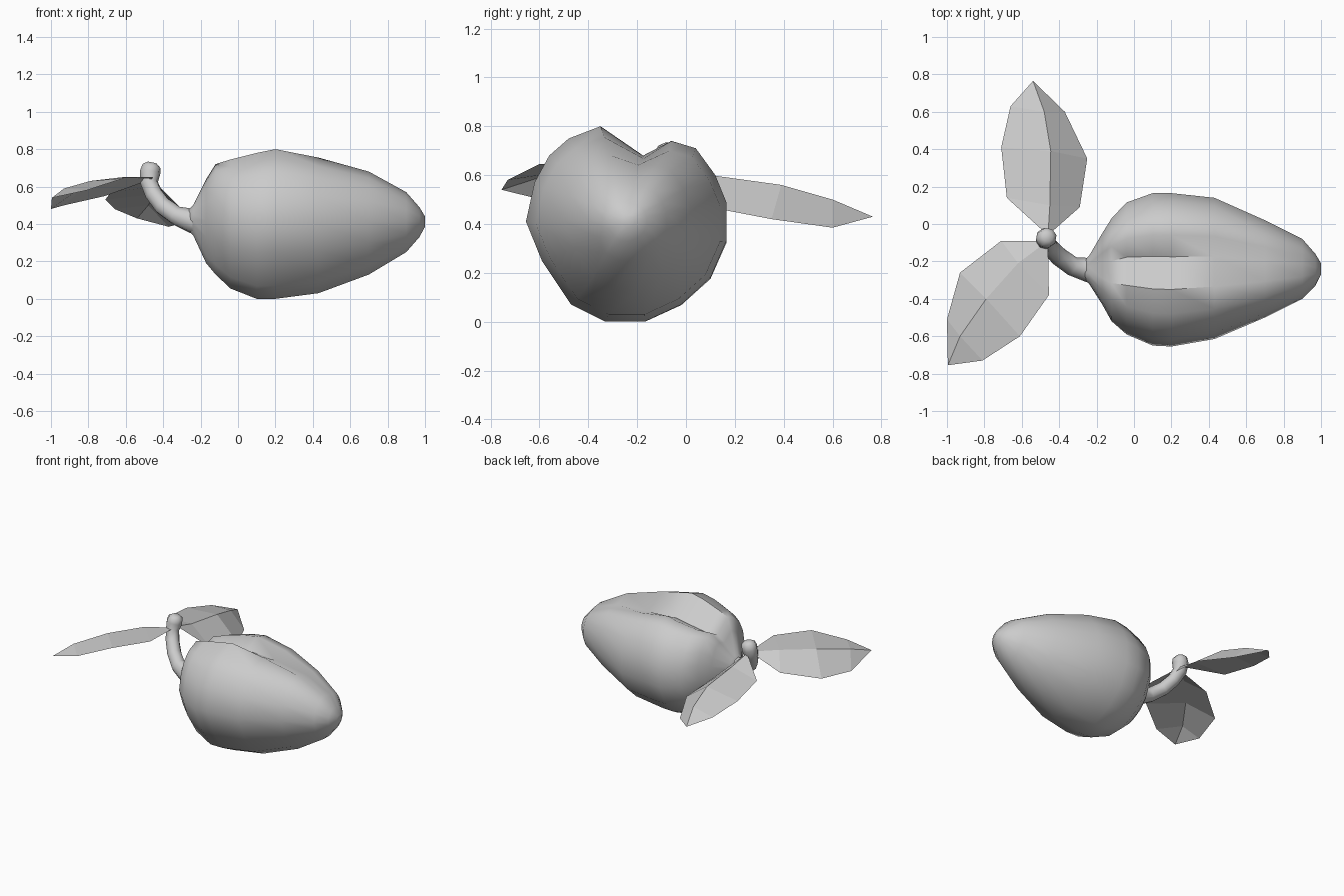
import bpy, bmesh, math
from mathutils import Vector

if "Cube" in bpy.data.objects:
    bpy.data.objects.remove(bpy.data.objects["Cube"])

grey = bpy.data.materials.new("plain_grey")
grey.diffuse_color = (0.6, 0.6, 0.6, 1)
grey.use_nodes = True
grey.node_tree.nodes["Principled BSDF"].inputs["Base Color"].default_value = grey.diffuse_color


def make(name, rings, extra_faces=True, smooth=None):
    """Skin closed rings of points into a capped tube."""
    bm = bmesh.new()
    loops = [[bm.verts.new(p) for p in ring] for ring in rings]
    n = len(loops[0])
    for a, b in zip(loops, loops[1:]):
        for i in range(n):
            j = (i + 1) % n
            bm.faces.new((a[i], a[j], b[j], b[i]))
    bm.faces.new(loops[0])
    bm.faces.new(loops[-1])
    return finish(name, bm, smooth)


def finish(name, bm, smooth=None):
    bmesh.ops.recalc_face_normals(bm, faces=bm.faces[:])
    mesh = bpy.data.meshes.new(name)
    bm.to_mesh(mesh)
    bm.free()
    mesh.materials.append(grey)
    ob = bpy.data.objects.new(name, mesh)
    bpy.context.collection.objects.link(ob)
    if smooth:
        bpy.ops.object.select_all(action='DESELECT')
        ob.select_set(True)
        bpy.context.view_layer.objects.active = ob
        bpy.ops.object.shade_smooth_by_angle(angle=math.radians(smooth))
    return ob


# Fruit: end-on outline (y, z) with a cleft on top, scaled along x
outline = [(-.35, .80), (-.48, .75), (-.56, .68), (-.62, .57), (-.655, .41), (-.59, .25),
           (-.47, .07), (-.33, .00), (-.17, .00), (-.02, .07), (.10, .18), (.165, .33),
           (.165, .49), (.12, .60), (.04, .71), (-.06, .74)]
section = [((y + .245) / .41, (z - .4) / .4) for y, z in outline]
# x, y low, y high, z low, z high, height of the cleft floor (fraction of radius)
stations = [(-.27, -.29, -.20, .37, .47, .9), (-.24, -.32, -.17, .34, .50, .9),
            (-.17, -.43, -.05, .19, .64, .75), (-.12, -.52, .03, .13, .72, .70),
            (-.04, -.59, .115, .055, .745, .69), (.10, -.65, .165, .0, .78, .70),
            (.20, -.655, .165, .0, .80, .70), (.43, -.615, .14, .03, .755, .76),
            (.70, -.50, .02, .13, .68, .86), (.90, -.40, -.08, .25, .57, .95),
            (.97, -.33, -.16, .33, .49, .96), (1.0, -.27, -.21, .385, .44, .96)]
rings = []
for x, y0, y1, z0, z1, cleft in stations:
    yc, ry, zc, rz = (y0 + y1) / 2, (y1 - y0) / 2, (z0 + z1) / 2, (z1 - z0) / 2
    rings.append([(x, yc + ry * u, zc + rz * v) for u, v in section + [(.17, cleft)]])
make("fruit", rings, smooth=50)

# Stem: curved tube with a rounded tip
path = [(-.18, -.245, .41, .085), (-.25, -.245, .418, .065), (-.33, -.225, .445, .052),
        (-.40, -.175, .495, .05), (-.45, -.125, .56, .048), (-.475, -.09, .62, .048),
        (-.47, -.075, .675, .056), (-.462, -.07, .71, .05), (-.458, -.069, .728, .025)]
rings = []
for i, (x, y, z, r) in enumerate(path):
    a, b = Vector(path[max(i - 1, 0)][:3]), Vector(path[min(i + 1, len(path) - 1)][:3])
    t = (b - a).normalized()
    side = t.cross(Vector((.6, -.8, 0))).cross(t) if abs(t.z) > 2 else t.cross(Vector((.55, .83, 0)))
    side.normalize()
    up = t.cross(side)
    rings.append([Vector((x, y, z)) + r * (side * math.cos(k * math.tau / 8) + up * math.sin(k * math.tau / 8))
                  for k in range(8)])
make("stem", rings, smooth=60)


# Leaves: two folded strips either side of a midrib
def leaf(name, base, tip, left, mid, right):
    bm = bmesh.new()
    b, t = bm.verts.new(base), bm.verts.new(tip)
    lv, mv, rv = ([bm.verts.new(p) for p in row] for row in (left, mid, right))
    for edge in (lv, rv):
        bm.faces.new((b, mv[0], edge[0]))
        for i in range(2):
            bm.faces.new((mv[i], mv[i + 1], edge[i + 1], edge[i]))
        bm.faces.new((mv[2], t, edge[2]))
    ob = finish(name, bm)
    if sum(p.normal.z for p in ob.data.polygons) < 0:
        ob.data.flip_normals()


leaf("back_leaf", (-.46, -.06, .64), (-.54, .765, .43),
     [(-.68, .14, .57), (-.71, .41, .53), (-.66, .63, .48)],
     [(-.45, .10, .60), (-.445, .39, .56), (-.48, .60, .50)],
     [(-.29, .09, .47), (-.25, .35, .42), (-.37, .60, .385)])
leaf("front_leaf", (-.46, -.09, .64), (-.995, -.755, .54),
     [(-.71, -.09, .55), (-.93, -.26, .50), (-1.0, -.51, .48)],
     [(-.62, -.21, .65), (-.79, -.40, .63), (-.93, -.60, .59)],
     [(-.455, -.38, .65), (-.61, -.60, .645), (-.81, -.73, .58)])
